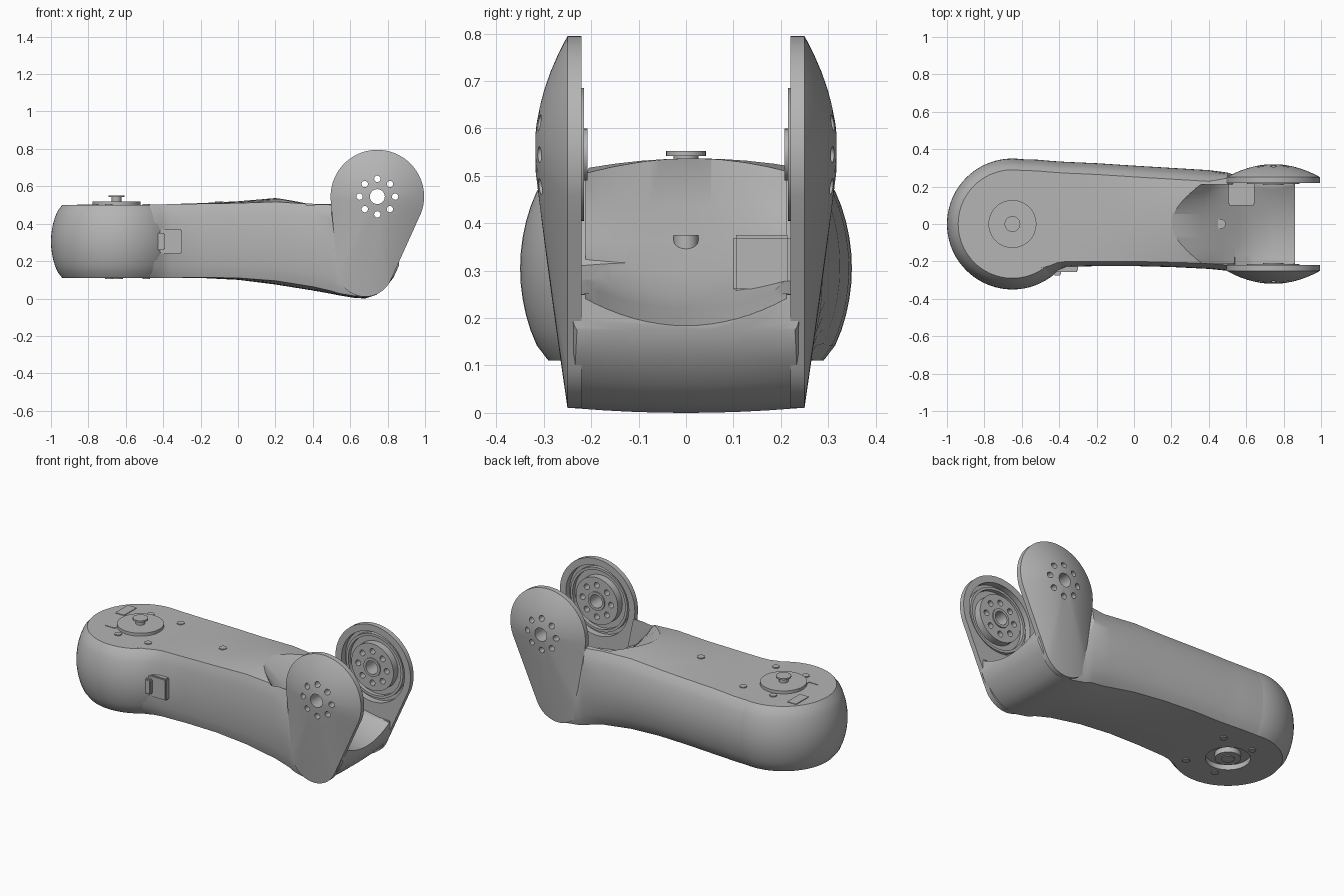
import bpy, bmesh
from math import sin, cos, pi
from mathutils import Matrix, Vector

cube = bpy.data.objects.get("Cube")
if cube:
    bpy.data.objects.remove(cube, do_unlink=True)

grey = bpy.data.materials.new("satin_grey")
grey.use_nodes = True
grey.diffuse_color = (0.46, 0.46, 0.46, 1)
grey.node_tree.nodes["Principled BSDF"].inputs["Base Color"].default_value = (0.46, 0.46, 0.46, 1)


def finish(name, bm):
    bmesh.ops.recalc_face_normals(bm, faces=bm.faces)
    mesh = bpy.data.meshes.new(name)
    bm.to_mesh(mesh)
    bm.free()
    mesh.materials.append(grey)
    ob = bpy.data.objects.new(name, mesh)
    bpy.context.collection.objects.link(ob)
    return ob


def activate(ob):
    bpy.ops.object.select_all(action='DESELECT')
    ob.select_set(True)
    bpy.context.view_layer.objects.active = ob


def smooth(ob, angle=0.55):
    activate(ob)
    bpy.ops.object.shade_smooth_by_angle(angle=angle)


def cut(ob, cutter):
    mod = ob.modifiers.new("cut", 'BOOLEAN')
    mod.operation = 'DIFFERENCE'
    mod.solver = 'EXACT'
    mod.object = cutter
    activate(ob)
    bpy.ops.object.modifier_apply(modifier=mod.name)


def discard(*obs):
    for ob in obs:
        bpy.data.objects.remove(ob, do_unlink=True)


def loft(name, rings):
    """Skin a list of equal-length closed rings and cap both ends."""
    bm = bmesh.new()
    rows = [[bm.verts.new(p) for p in ring] for ring in rings]
    n = len(rows[0])
    for a, b in zip(rows, rows[1:]):
        for i in range(n):
            j = (i + 1) % n
            bm.faces.new((a[i], a[j], b[j], b[i]))
    bm.faces.new(rows[0])
    bm.faces.new(rows[-1])
    return finish(name, bm)


def cylinders(name, items, axis='Z', sides=32):
    """items: (centre, radius, length) along one axis."""
    bm = bmesh.new()
    turn = Matrix.Rotation(pi / 2, 4, 'X') if axis == 'Y' else Matrix()
    for c, r, d in items:
        bmesh.ops.create_cone(bm, cap_ends=True, segments=sides, radius1=r, radius2=r,
                              depth=d, matrix=Matrix.Translation(c) @ turn)
    return finish(name, bm)


def box(name, c, size, bevel=0.006):
    bm = bmesh.new()
    bmesh.ops.create_cube(bm, size=1, matrix=Matrix.Translation(c) @ Matrix.Diagonal((*size, 1)))
    bmesh.ops.bevel(bm, geom=bm.edges[:], offset=bevel, segments=2, affect='EDGES')
    return finish(name, bm)


# Bulged drum at the joint end
BX, STEPS = -0.65, 12


def bulge(t):
    return max(sin(pi * t), 0) ** 0.65


drum = loft("joint_drum", [
    [(BX + (0.29 + 0.06 * bulge(k / STEPS)) * cos(2 * pi * i / 72),
      (0.29 + 0.06 * bulge(k / STEPS)) * sin(2 * pi * i / 72),
      0.11 + 0.39 * k / STEPS) for i in range(72)] for k in range(STEPS + 1)])

# Arm stations: x, back y, front y, bottom z, top z, front bulge, crown
stations = [
    (-0.65, .348, -.24, .11, .50, .06, 0), (-0.52, .344, -.30, .11, .50, .06, 0),
    (-0.45, .338, -.283, .11, .502, .06, 0), (-0.41, .335, -.252, .11, .503, .045, 0),
    (-0.36, .332, -.23, .11, .505, .03, 0), (-0.2, .325, -.225, .11, .51, .025, .003),
    (0, .312, -.225, .10, .52, .025, .01), (0.2, .30, -.23, .075, .537, .025, .02),
    (0.4, .288, -.24, .043, .524, .03, .02), (0.5, .275, -.25, .025, .516, .03, .015),
    (0.54, .262, -.25, .017, .32, .02, .01), (0.62, .25, -.25, .004, .29, .015, .01),
    (0.68, .247, -.247, 0, .28, .01, .01), (0.74, .245, -.245, .02, .27, .01, .01),
    (0.79, .245, -.245, .06, .26, .01, .01), (0.83, .243, -.243, .11, .255, .01, .005),
    (0.86, .24, -.24, .175, .25, .01, 0)]


def section(x, yb, yf, zb, zt, bf, crown):
    bb = 0.06 if x < 0.5 else bf
    ib, fr = yb - bb, yf + bf
    ring = []
    for k in range(8):      # underside
        u = k / 8
        ring.append((x, fr + (ib - fr) * u, zb + crown * (2 * u - 1) ** 2))
    for k in range(STEPS):  # back flank
        t = k / STEPS
        ring.append((x, ib + bb * bulge(t), zb + crown + (zt - zb - 2 * crown) * t))
    for k in range(8):      # upper side
        u = k / 8
        ring.append((x, ib + (fr - ib) * u, zt - crown * (2 * u - 1) ** 2))
    for k in range(STEPS):  # front flank
        t = 1 - k / STEPS
        ring.append((x, fr - bf * bulge(t), zb + crown + (zt - zb - 2 * crown) * t))
    return ring


arm = loft("arm_body", [section(*s) for s in stations])

# Sloping scoop between the fork ears, rounded toward the arm
scoop_rings = []
for k in range(-8, 9):
    v = k / 8
    x0, lift = 0.2 + 0.14 * v * v, 0.06 * v * v
    scoop_rings.append([(x, 0.212 * v, z) for x, z in (
        (x0, .7), (x0, .538), (.36 + .05 * v * v, .435), (.47, .36), (.56, .30 + lift * .2),
        (.64, .25 + lift * .5), (.74, .22 + lift * .8), (.9, .172 + lift), (.9, .7))])
scoop = loft("scoop_cutter", scoop_rings)
cut(arm, scoop)

# Shallow round socket under the drum
socket = cylinders("socket_cutter", [((BX, 0, .11), .12, .06)], sides=48)
cut(drum, socket)
cut(arm, socket)
discard(scoop, socket)
smooth(drum)
smooth(arm)
smooth(cylinders("socket_ring", [((BX, 0, .13), .07, .04)]))
smooth(cylinders("socket_core", [((BX, 0, .12), .035, .03)]))

# Fork ears
EX, EZ, ER = 0.745, 0.545, 0.25
lobes = [(Vector((EX, EZ)), ER), (Vector((0.68, 0.16)), 0.15)]


def ear_outline():
    pts, last = [], None
    for i in range(73):
        d = Vector((cos(2 * pi * i / 72), sin(2 * pi * i / 72)))
        c, r = max(lobes, key=lambda q: q[0].dot(d) + q[1])
        p = c + d * r
        if last is not None and (p - pts[-1]).length > 0.08:
            a = pts[-1]
            pts += [a.lerp(p, f / 6) for f in range(1, 6)]
        pts.append(p)
        last = c
    return pts[:-1]


outline = ear_outline()
centre = Vector((EX, EZ))


def ear_ring(side, s, base):
    ring = []
    for p in outline:
        q = centre + (p - centre) * s
        power = 1.1 + 0.9 * min(p.y / EZ, 1)
        ring.append((q.x, side * (base + 0.07 * (1 - s ** power)), q.y))
    return ring


bolts = [(EX + .095 * cos(pi * k / 4), EZ + .095 * sin(pi * k / 4)) for k in range(8)]
for side, label in ((1, "left"), (-1, "right")):
    rings = [ear_ring(side, 1, .22), ear_ring(side, 1, .25)]
    rings += [ear_ring(side, s, .25) for s in (.95, .85, .7, .55, .4, .25, .1)]
    ear = loft(label + "_fork_ear", rings)
    hub = cylinders(label + "_ear_hub", [((EX, side * .24, EZ), .14, .05)], 'Y', 48)
    collar = cylinders(label + "_hub_collar", [((EX, side * .225, EZ), .055, .034)], 'Y')
    recess = cylinders("recess_cutter", [((EX, side * .208, EZ), .21, .1)], 'Y', 64)
    bore = cylinders("bore_cutter", [((EX, side * .26, EZ), .04, .3)]
                     + [((x, side * .26, z), .017, .3) for x, z in bolts], 'Y', 20)
    cut(ear, recess)
    for part in (ear, hub, collar):
        cut(part, bore)
        smooth(part)
    discard(recess, bore)
    # Raised ring inside the ear
    bm = bmesh.new()
    rows = [[bm.verts.new((EX + r * cos(2 * pi * i / 64), side * y, EZ + r * sin(2 * pi * i / 64)))
             for i in range(64)] for r, y in ((.19, .26), (.19, .235), (.175, .235), (.175, .26))]
    for k in range(4):
        a, b = rows[k], rows[(k + 1) % 4]
        for i in range(64):
            j = (i + 1) % 64
            bm.faces.new((a[i], a[j], b[j], b[i]))
    smooth(finish(label + "_ear_ring", bm))

# Output flange and shaft on top of the drum
smooth(cylinders("top_flange", [((BX, 0, .505), .128, .026)], sides=48))
smooth(cylinders("flange_shaft", [((BX, 0, .53), .026, .044)]))
smooth(cylinders("shaft_cap", [((BX, 0, .547), .042, .01)]))

# Screws on the upper and lower faces
spots = [(x, y) for x in (-.69, -.49) for y in (-.155, .155)]
smooth(cylinders("upper_screws", [((x, y, .50), .02, .012) for x, y in spots]
                 + [((-.1, 0, .513), .022, .014)], sides=20))
smooth(cylinders("lower_screws", [((x, y, .11), .02, .012) for x, y in spots], sides=20))
screw = cylinders("scoop_screw", [((.465, 0, .36), .026, .03)], sides=20)
smooth(screw)

# Small plates and connectors
box("label_plate", (-.83, .12, .50), (.06, .12, .008), .001)
box("mark_plate_long", (-.78, -.10, .50), (.06, .008, .006), .001)
box("mark_plate_short", (-.75, -.085, .50), (.008, .03, .006), .001)
box("side_connector", (-.365, -.228, .305), (.13, .055, .13))
box("side_connector_tongue", (-.41, -.25, .305), (.04, .05, .09))
box("fork_connector", (.575, .16, .315), (.14, .12, .12))
